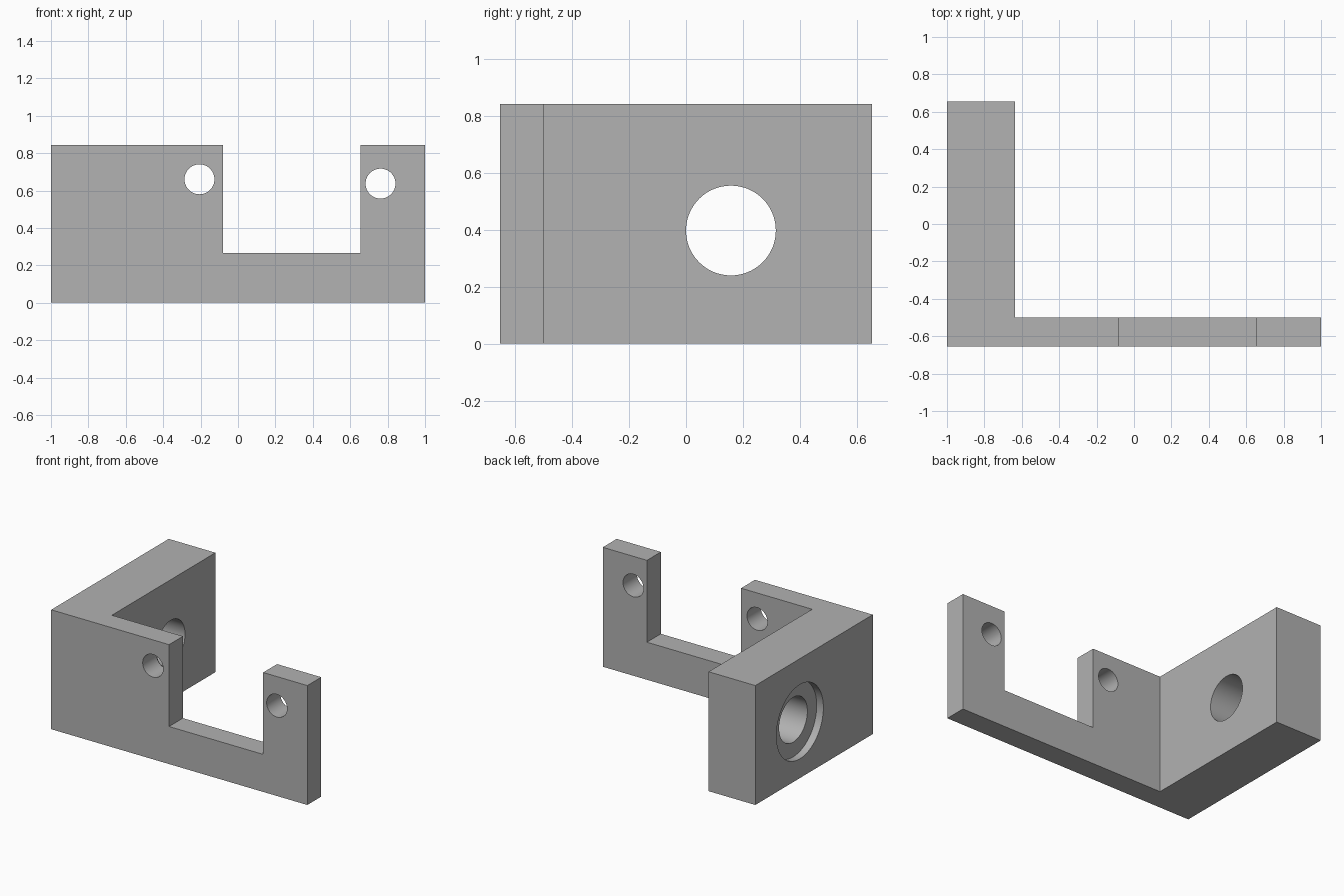
import bpy
import math

cube = bpy.data.objects.get("Cube")
if cube:
    bpy.data.objects.remove(cube, do_unlink=True)

HEIGHT = 0.843
BACK, FRONT = 0.655, -0.655

grey = bpy.data.materials.new("plain grey")
grey.use_nodes = True
colour = (0.445, 0.445, 0.445, 1)
grey.diffuse_color = colour
grey.node_tree.nodes["Principled BSDF"].inputs["Base Color"].default_value = colour


def prism(name, outline, height):
    """Extrude an xy outline upward from the ground."""
    n = len(outline)
    verts = [(x, y, z) for z in (0, height) for x, y in outline]
    faces = [list(range(n))[::-1], list(range(n, 2 * n))]
    faces += [[i, (i + 1) % n, (i + 1) % n + n, i + n] for i in range(n)]
    mesh = bpy.data.meshes.new(name)
    mesh.from_pydata(verts, [], faces)
    obj = bpy.data.objects.new(name, mesh)
    bpy.context.collection.objects.link(obj)
    return obj


def cylinder(name, radius, depth, centre, rotation):
    bpy.ops.mesh.primitive_cylinder_add(vertices=64, radius=radius, depth=depth,
                                        location=centre, rotation=rotation)
    bpy.context.object.name = name
    return bpy.context.object


def box(name, low, high):
    bpy.ops.mesh.primitive_cube_add(size=1, location=[(a + b) / 2 for a, b in zip(low, high)])
    bpy.context.object.name = name
    bpy.context.object.scale = [b - a for a, b in zip(low, high)]
    return bpy.context.object


# L-shaped body: thin front plate and thick side wall
bracket = prism("angle_bracket", [(-1, FRONT), (1, FRONT), (1, -0.5), (-0.635, -0.5),
                                  (-0.635, BACK), (-1, BACK)], HEIGHT)
bracket.data.materials.append(grey)

along_y = (math.pi / 2, 0, 0)
along_x = (0, math.pi / 2, 0)
cutters = [
    # Open slot in the front plate
    box("slot_cutter", (-0.08, -0.8, 0.265), (0.655, -0.4, 1.2)),
    # Screw holes through the plate
    cylinder("inner_screw_hole_cutter", 0.08, 0.4, (-0.206, -0.58, 0.66), along_y),
    cylinder("outer_screw_hole_cutter", 0.08, 0.4, (0.762, -0.58, 0.637), along_y),
    # Main bore with a shallow recess on the outer face of the wall
    cylinder("bore_cutter", 0.158, 0.8, (-0.8, 0.158, 0.398), along_x),
    cylinder("recess_cutter", 0.262, 0.2, (-1.048, 0.158, 0.398), along_x),
]
bpy.ops.object.select_all(action="DESELECT")
bracket.select_set(True)
bpy.context.view_layer.objects.active = bracket
for cutter in cutters:
    cutter.hide_render = True
    cut = bracket.modifiers.new(cutter.name, "BOOLEAN")
    cut.operation = "DIFFERENCE"
    cut.solver = "EXACT"
    cut.object = cutter
    bpy.ops.object.modifier_apply(modifier=cut.name)
for cutter in cutters:
    bpy.data.objects.remove(cutter, do_unlink=True)

bpy.ops.object.shade_smooth_by_angle(angle=math.radians(30))
